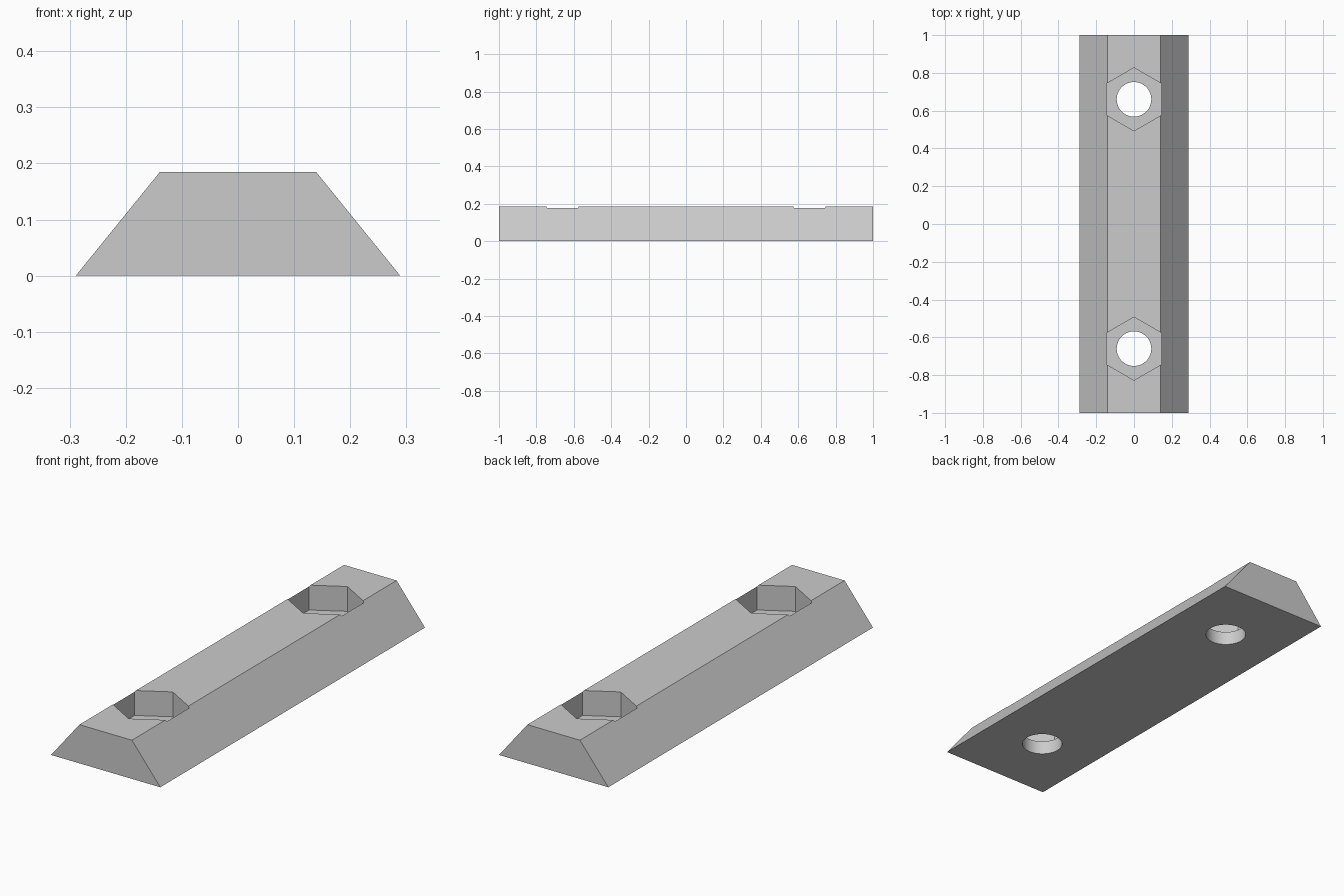
import bpy, bmesh, math

if "Cube" in bpy.data.objects:
    bpy.data.objects.remove(bpy.data.objects["Cube"], do_unlink=True)

HEIGHT, BASE, TOP = 0.185, 0.289, 0.139   # bar height and half widths
FLOOR = 0.066                             # height of the pocket floor
HOLE_Y = 0.66

grey = bpy.data.materials.new("light grey")
grey.use_nodes = True
colour = (0.6, 0.6, 0.6, 1)
grey.diffuse_color = colour
grey.node_tree.nodes["Principled BSDF"].inputs["Base Color"].default_value = colour

# Bar: trapezoid profile extruded along its length
bm = bmesh.new()
profile = [(-BASE, 0), (BASE, 0), (TOP, HEIGHT), (-TOP, HEIGHT)]
end = bm.faces.new([bm.verts.new((x, -1, z)) for x, z in profile])
out = bmesh.ops.extrude_face_region(bm, geom=[end])
moved = [v for v in out["geom"] if isinstance(v, bmesh.types.BMVert)]
bmesh.ops.translate(bm, verts=moved, vec=(0, 2, 0))
bmesh.ops.recalc_face_normals(bm, faces=bm.faces)
mesh = bpy.data.meshes.new("clamp_bar")
bm.to_mesh(mesh)
bm.free()
mesh.materials.append(grey)
bar = bpy.data.objects.new("clamp_bar", mesh)
bpy.context.collection.objects.link(bar)


def cut(name, sides, radius, y, bottom, top):
    """Cut an upright prism out of the bar, with one corner facing +y."""
    bpy.ops.mesh.primitive_cylinder_add(
        vertices=sides, radius=radius, depth=top - bottom,
        location=(0, y, (bottom + top) / 2))
    cutter = bpy.context.object
    cutter.name = name
    cutter.data.materials.append(grey)
    mod = bar.modifiers.new(name, "BOOLEAN")
    mod.operation = "DIFFERENCE"
    mod.solver = "EXACT"
    mod.object = cutter
    bpy.ops.object.select_all(action="DESELECT")
    bar.select_set(True)
    bpy.context.view_layer.objects.active = bar
    bpy.ops.object.modifier_apply(modifier=name)
    bpy.data.objects.remove(cutter, do_unlink=True)


# Hexagonal nut pockets with round bolt holes through their floors
for side in (-1, 1):
    cut("nut_pocket", 6, 0.167, side * HOLE_Y, FLOOR, 0.3)
    cut("bolt_hole", 64, 0.0915, side * HOLE_Y, -0.1, 0.3)

bpy.ops.object.shade_smooth_by_angle(angle=math.radians(30))
